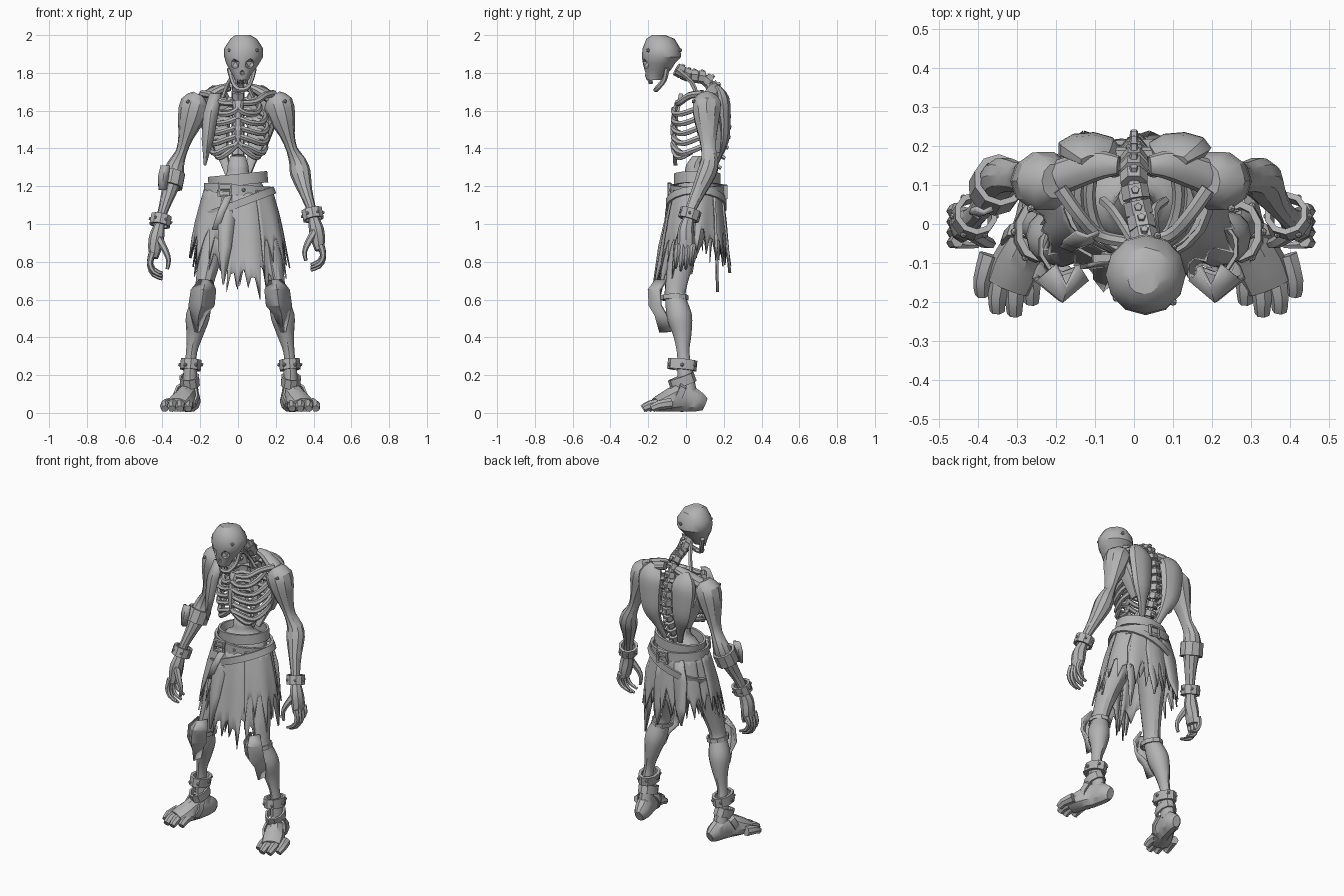
import bpy, bmesh, math, random
from mathutils import Vector

random.seed(4)
cube = bpy.data.objects.get("Cube")
if cube:
    bpy.data.objects.remove(cube, do_unlink=True)

grey = bpy.data.materials.new("stone grey")
grey.use_nodes = True
grey.diffuse_color = (0.45, 0.45, 0.45, 1)
grey.node_tree.nodes["Principled BSDF"].inputs["Base Color"].default_value = (0.45, 0.45, 0.45, 1)
parts = []


def finish(name, bm, thick=0):
    """Turn a bmesh into a named object, optionally thickened."""
    bmesh.ops.recalc_face_normals(bm, faces=bm.faces)
    mesh = bpy.data.meshes.new(name)
    bm.to_mesh(mesh)
    bm.free()
    mesh.materials.append(grey)
    ob = bpy.data.objects.new(name, mesh)
    bpy.context.collection.objects.link(ob)
    if thick:
        mod = ob.modifiers.new("thickness", "SOLIDIFY")
        mod.thickness, mod.offset = thick, 0
    parts.append(ob)
    return ob


def bridge(bm, rings, closed):
    for a, b in zip(rings, rings[1:]):
        n = len(a)
        for i in range(n if closed else n - 1):
            j = (i + 1) % n
            bm.faces.new((a[i], a[j], b[j], b[i]))


def smooth_rows(rows, steps):
    """Catmull-Rom interpolation of rows of numbers."""
    if steps < 2:
        return rows
    pad = [rows[0]] + list(rows) + [rows[-1]]
    out = []
    for p, a, b, q in zip(pad, pad[1:], pad[2:], pad[3:]):
        for k in range(steps):
            t = k / steps
            out.append([v + t / 2 * (w - u + t * (2*u - 5*v + 4*w - x + t * (3*v - 3*w + x - u)))
                        for u, v, w, x in zip(p, a, b, q)])
    return out + [rows[-1]]


def limb(name, rows, sides=10, steps=3, ref=(0, 1, 0), level=False):
    """Tube through rows of x, y, z, side radius, depth radius."""
    rows = smooth_rows(rows, steps)
    pts = [Vector(r[:3]) for r in rows]
    bm, rings = bmesh.new(), []
    for i, r in enumerate(rows):
        t = pts[min(i + 1, len(pts) - 1)] - pts[max(i - 1, 0)]
        if level:
            t = Vector((0, 0, -1))
        side = t.cross(Vector(ref)).normalized()
        deep = side.cross(t).normalized()
        angles = [math.tau * k / sides for k in range(sides)]
        rings.append([bm.verts.new(pts[i] + side * r[3] * math.cos(a) + deep * r[4] * math.sin(a))
                      for a in angles])
    bridge(bm, rings, True)
    bm.faces.new(rings[0])
    bm.faces.new(rings[-1])
    return finish(name, bm)


def tube(name, pts, r, tip=None, **kw):
    """Round tube that tapers from r to tip."""
    tip, n = tip or r, len(pts) - 1
    return limb(name, [(*p, *[r + (tip - r) * i / n] * 2) for i, p in enumerate(pts)], **kw)


def band(name, centre, rx, ry, height, axis=(0, 0, 1), sides=10, wall=0.015):
    """Flat-walled ring around an axis."""
    bm, q = bmesh.new(), Vector((0, 0, 1)).rotation_difference(Vector(axis))
    corners = [(0, -1), (wall, -1), (wall, 1), (0, 1)]
    rings = []
    for k in range(sides):
        a = math.tau * (k + 0.5) / sides
        rings.append([bm.verts.new(Vector(centre) + q @ Vector(
            ((rx + w) * math.cos(a), (ry + w) * math.sin(a), h * height / 2))) for w, h in corners])
    bridge(bm, rings + rings[:1], True)
    return finish(name, bm)


def strip(name, rows, ridge=0.0, thick=0.01, across=(1, 0, 0)):
    """Ribbon through rows of x, y, z, half width, with a centre ridge."""
    bm, across = bmesh.new(), Vector(across)
    rings = [[bm.verts.new(Vector(r[:3]) + across * r[3] * k + Vector((0, -ridge * (k == 0), 0)))
              for k in (-1, 0, 1)] for r in rows]
    bridge(bm, rings, False)
    return finish(name, bm, thick)


def stud(name, centre, r=0.011):
    bm = bmesh.new()
    bmesh.ops.create_icosphere(bm, subdivisions=1, radius=r)
    bmesh.ops.translate(bm, verts=bm.verts, vec=centre)
    return finish(name, bm)


def skirt(name, start, end, cols, grow, hem, top=1.19):
    """Flared ragged cloth over an angle range; hem(angle) is its lowest height."""
    bm, rings = bmesh.new(), []
    for c in range(cols + 1):
        a = math.radians(start + (end - start) * c / cols)
        low = hem(a) + (random.uniform(0.07, 0.16) if c % 3 else random.uniform(-0.06, 0.03))
        ring = []
        for k in range(7):
            z = top + (low - top) * k / 6
            u = max(0, (1.22 - z) / 0.57)
            w = grow * min(1, 0.3 + 2 * u) + 0.012 * u * math.sin(9 * a)
            ring.append(bm.verts.new(((0.16 + 0.115 * u ** 0.9 + w) * math.cos(a),
                                      0.06 - 0.03 * u + (0.122 + 0.068 * u + w) * math.sin(a), z)))
        rings.append(ring)
    bridge(bm, rings, False)
    return finish(name, bm, 0.008)


# Skull with hollow sockets and nose
skull = limb("skull", [(0.025, -.145, 2, .04, .035), (0.03, -.135, 1.98, .07, .075),
                       (0.03, -.13, 1.93, .103, .1), (0.03, -.13, 1.885, .103, .104),
                       (0.025, -.143, 1.85, .088, .085), (0.022, -.15, 1.815, .066, .07),
                       (0.02, -.165, 1.785, .046, .052), (0.02, -.168, 1.762, .038, .04)],
             sides=12, steps=1, level=True)
for x, z, r in ((-.022, 1.845, .032), (.066, 1.845, .032), (.022, 1.8, .016)):
    cutter = stud("socket_cutter", (x, -.222, z), r)
    parts.remove(cutter)
    cutter.hide_render = True
    mod = skull.modifiers.new("socket", "BOOLEAN")
    mod.operation, mod.object = "DIFFERENCE", cutter
    bpy.context.view_layer.update()
    shape = skull.evaluated_get(bpy.context.evaluated_depsgraph_get())
    skull.data = bpy.data.meshes.new_from_object(shape)
    skull.modifiers.clear()
    bpy.data.objects.remove(cutter, do_unlink=True)
tube("jaw", [(.02 + x, y, z) for x, y, z in ((-.066, -.1, 1.825), (-.05, -.115, 1.765), (-.022, -.155, 1.715),
     (.022, -.155, 1.715), (.05, -.115, 1.765), (.066, -.1, 1.825))], .014, sides=6, ref=(0, 0, 1))
for i in range(5):
    x = (i - 2) * .014
    tube("tooth", [(.02 + x, -.2 + abs(x) * .5, 1.77), (.02 + x, -.192 + abs(x) * .5, 1.742)],
         .007, .005, sides=5, steps=1)
for x, y, z in ((-.045, -.19, 1.92), (.1, -.2, 1.92), (.06, -.03, 1.92)):
    stud("skull_stud", (x, y, z))

# Spine of knobbly vertebrae
path = smooth_rows([(.03, -.05, 1.82), (.015, .02, 1.785), (0, .1, 1.775), (0, .15, 1.71), (0, .185, 1.6),
                    (0, .19, 1.5), (0, .17, 1.4), (0, .13, 1.3), (0, .09, 1.2)], 2)
tube("spine_core", path, .018, sides=8, steps=1, ref=(1, 0, 0))
for a, b in zip(path, path[1:]):
    a, b = Vector(a), Vector(b)
    mid, step = (a + b) / 2, (b - a).normalized()
    tube("vertebra", [mid - step * .018, mid, mid + step * .018], .036, sides=7, steps=1, ref=(1, 0, 0))
    back = step.cross(Vector((1, 0, 0))) * -1
    tube("spine_spur", [mid, mid + back * .05 - Vector((0, 0, .01))], .017, .01, sides=5, steps=1,
         ref=(1, 0, 0))

# Rib cage
limb("breastbone", [(0, -.04, 1.65, .035, .014), (0, -.06, 1.6, .022, .014), (0, -.07, 1.5, .024, .014),
                    (0, -.065, 1.43, .014, .012)], sides=6)
for s in (-1, 1):
    for i in range(5):
        z, w = 1.63 - i * .053, (.115, .145, .155, .155, .145)[i]
        tube("rib", [(s * .02, .18, z + .03), (s * w * .75, .17, z + .02), (s * w, .08, z - .01),
                     (s * w * .82, -.015, z - .045), (s * w * .35, -.06, z - .045 + i * .008),
                     (0, -.065, z - .02 + i * .006)], .017, .015, sides=6, ref=(0, 0, 1))
    tube("rib_arch", [(0, -.065, 1.43), (s * .05, -.06, 1.38), (s * .1, -.035, 1.35), (s * .125, .03, 1.38)],
         .018, .012, sides=6, ref=(0, 0, 1))
    tube("collar_bone", [(s * .025, -.045, 1.64), (s * .09, -.03, 1.645), (s * .14, .02, 1.68),
                         (s * .19, .09, 1.69)], .016, .02, sides=7, ref=(0, 0, 1))
    tube("neck_cord", [(.03 + s * .03, -.05, 1.82), (s * .05, .03, 1.75), (s * .08, .06, 1.67)], .012, sides=5)
    # Torn muscle over the back and shoulder
    limb("back_muscle", [(s * .1, .16, 1.72, .04, .02), (s * .115, .19, 1.66, .08, .04),
                         (s * .115, .2, 1.56, .075, .036), (s * .105, .195, 1.45, .06, .034),
                         (s * .08, .17, 1.36, .03, .02), (s * .05, .13, 1.26, .018, .012)], sides=9)
    limb("shoulder_ridge", [(s * .04, .15, 1.725, .025, .022), (s * .1, .15, 1.71, .04, .028),
                            (s * .19, .12, 1.66, .045, .035)], ref=(0, 0, 1))
    limb("side_muscle", [(s * .19, .13, 1.58, .03, .05), (s * .165, .15, 1.48, .018, .045),
                         (s * .13, .16, 1.38, .012, .025)], sides=7)
strip("chest_flap", [(-.12, -.02, 1.69, .03), (-.145, -.045, 1.58, .038), (-.16, -.055, 1.45, .03),
                     (-.175, -.05, 1.31, .003)], ridge=.012)
limb("belly", [(0, .07, 1.36, .04, .035), (0, .045, 1.31, .055, .045), (0, .05, 1.26, .065, .06),
               (0, .06, 1.21, .13, .1), (0, .06, 1.12, .15, .115), (0, .05, 1.03, .14, .12)],
     sides=12, level=True)

# Arms: the right one hangs slightly lower
for s, drop in ((1, 1), (-1, 1.05)):
    def at(x, y, z, *r):
        return (s * x - .015 * (s < 0), y, 1.69 - (1.69 - z) * drop, *r)
    limb("arm", [at(*r) for r in (
        (.19, .11, 1.685, .035, .045), (.212, .11, 1.64, .078, .078), (.235, .11, 1.56, .07, .07),
        (.262, .115, 1.47, .04, .05), (.285, .12, 1.395, .03, .04), (.315, .125, 1.33, .046, .047),
        (.33, .11, 1.27, .055, .052), (.355, .07, 1.18, .038, .04), (.385, .03, 1.09, .026, .03),
        (.4, .015, 1.03, .028, .03))], sides=10, steps=2)
    limb("palm", [at(*r) for r in ((.4, .015, 1.03, .028, .03), (.415, .0, .97, .04, .042),
                                   (.425, -.0, .91, .036, .046), (.43, -.005, .86, .022, .046))], sides=8)
    for i in range(4):
        y, low = .038 - i * .027, (.03, .01, 0, .015)[i]
        tube("finger", [at(.437, y, .89), at(.452, y - .005, .82 + low), at(.43, y - .01, .775 + low),
                        at(.385, y - .012, .755 + low)], .018, .008, sides=6, steps=2)
    tube("thumb", [at(.405, -.02, .96), at(.37, -.045, .9), at(.352, -.05, .85), at(.36, -.05, .805)],
         .021, .009, sides=6, steps=2)
    band("wrist_cuff", at(.395, .02, 1.05), .042, .042, .055, (s * -.2, .3, 1))
    for a in range(0, 360, 60):
        c, d = math.cos(math.radians(a)), math.sin(math.radians(a))
        stud("cuff_stud", at(.395 + .055 * c, .02 + .055 * d, 1.05 + .01 * c - .014 * d), .009)
    stud("shoulder_stud", at(.25, .04, 1.65))
band("forearm_cuff", (-.352, .1, 1.235), .052, .054, .08, (.2, .35, 1), wall=.016)
strip("cuff_plate", [(-.385, .04, 1.31, .022), (-.395, .035, 1.25, .026), (-.4, .03, 1.18, .018)],
      ridge=.01, thick=.014)

# Legs, knee plates and feet
for s in (-1, 1):
    def at(x, y, z, *r):
        return (s * x + .012, y, z, *r)
    limb("leg", [at(*r) for r in (
        (.085, .05, 1.12, .08, .09), (.12, .03, 1, .085, .09), (.16, -.02, .83, .064, .073),
        (.188, -.05, .69, .048, .058), (.2, -.055, .61, .05, .055), (.225, -.035, .51, .063, .067),
        (.24, -.02, .42, .046, .05), (.258, -.015, .32, .029, .033), (.265, -.005, .22, .035, .04),
        (.265, .01, .1, .045, .05))], sides=12)
    strip("knee_plate", [at(.185, -.105, .7, .03), at(.195, -.14, .65, .062), at(.205, -.135, .57, .064),
                         at(.22, -.105, .52, .036), at(.228, -.08, .43, .006)], ridge=.055, thick=.016)
    band("knee_strap", at(.195, -.06, .61), .054, .062, .025, (s * -.15, 0, 1), wall=.01)
    band("ankle_cuff", at(.262, -.02, .255), .04, .06, .055, (s * -.1, .1, 1), wall=.018)
    for a in range(0, 360, 60):
        c, d = math.cos(math.radians(a)), math.sin(math.radians(a))
        stud("ankle_stud", at(.262 + .057 * c, -.02 + .076 * d, .255))
    limb("foot", [at(*r) for r in ((.25, .1, .045, .025, .035), (.256, .06, .06, .048, .058),
         (.275, -.02, .08, .052, .078), (.31, -.1, .06, .066, .058), (.335, -.16, .042, .062, .038))],
         ref=(0, 0, 1))
    for x, y in ((.275, -.2), (.318, -.23), (.362, -.222), (.4, -.18)):
        tube("toe", [at(x * .8 + .06, y + .1, .05), at(x, y + .035, .04), at(x, y, .022)], .03, .02,
             sides=7, steps=2, ref=(0, 0, 1))
    band("foot_strap", at(.285, -.055, .09), .056, .07, .035, (s * .3, -.9, .5), wall=.012)
    band("heel_wrap", at(.268, -.02, .17), .042, .06, .05, (s * .1, -.35, 1), wall=.012)

# Ragged skirt in layers
skirt("skirt", -88, 268, 57, 0, lambda a: .79 + .05 * math.sin(a) + .03 * math.cos(2 * a))
skirt("skirt_front", -102, -45, 15, .012, lambda a: .64)
skirt("skirt_left", -60, 0, 12, .02, lambda a: .77)
skirt("skirt_right", 165, 250, 15, .016, lambda a: .84)
skirt("skirt_back", 40, 150, 21, .012, lambda a: .83)
for x, y, low, tip in ((-.1, .185, .78, .235), (.03, .19, .74, .235), (.13, .15, .64, .17), (-.06, -.07, .68, -.165)):
    strip("hanging_rag", [(x * .8, y, 1.17, .03), (x, y * .7 + tip * .3, 1.04, .045),
                          (x * 1.15, y * .3 + tip * .7, .88, .035), (x * 1.3, tip, low, .003)], ridge=.006)

# Belts, buckles and belt tail
band("waistband", (0, .06, 1.235), .145, .11, .06, (-.1, 0, 1), sides=20)
band("belt", (0, .06, 1.18), .168, .13, .055, (.06, 0, 1), sides=20)
band("slanted_belt", (-.005, .055, 1.105), .205, .15, .04, (-.38, 0, 1), sides=20, wall=.012)
for x, y, z in ((-.07, -.087, 1.18), (.02, .207, 1.17)):
    band("buckle", (x, y, z), .038, .038, .02, (.05, -1, 0), sides=4, wall=.014)
    tube("buckle_pin", [(x - .035, y - .005, z), (x + .035, y - .005, z)], .006, sides=5, steps=1)
strip("belt_tail", [(-.05, -.09, 1.15, .02), (-.09, -.105, 1.06, .02), (-.12, -.11, .97, .018)], thick=.012)
for x, z in ((-.11, 1.02), (.03, 1.18), (.1, 1.17)):
    stud("belt_stud", (x, -.09 + abs(x) * .3, z))

# Smooth shading that keeps hard edges
bpy.ops.object.select_all(action="DESELECT")
for ob in parts:
    ob.select_set(True)
bpy.context.view_layer.objects.active = skull
bpy.ops.object.shade_smooth_by_angle(angle=math.radians(32))
